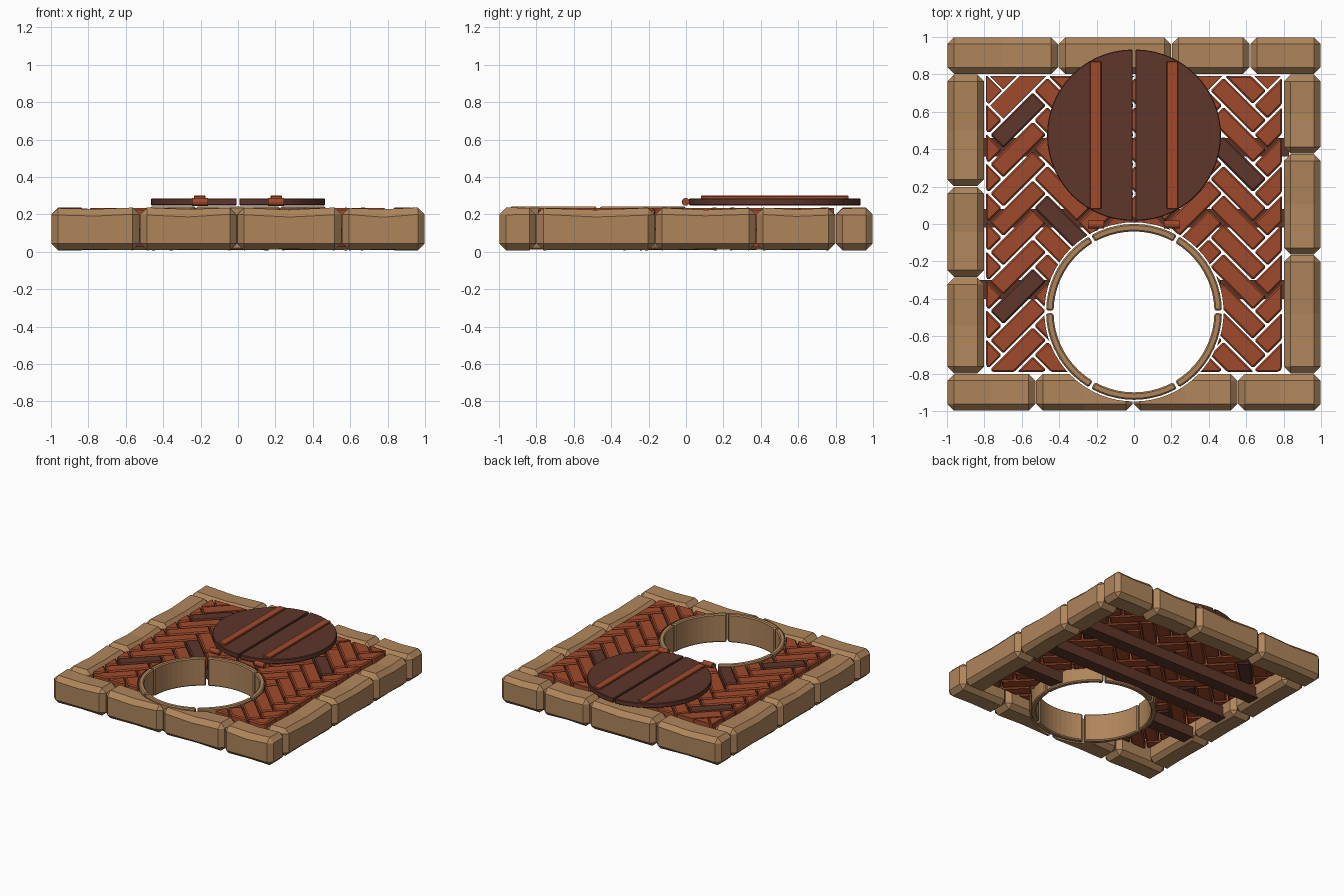
import bpy, bmesh, math, random
from mathutils import Vector, Matrix

random.seed(4)
cube = bpy.data.objects.get("Cube")
if cube:
    bpy.data.objects.remove(cube, do_unlink=True)


def material(name, rgb):
    m = bpy.data.materials.new(name)
    m.use_nodes = True
    m.diffuse_color = (*rgb, 1)
    m.node_tree.nodes["Principled BSDF"].inputs["Base Color"].default_value = (*rgb, 1)
    return m


STONE = material("tan stone", (0.43, 0.235, 0.105))
BRICK = material("red brick", (0.35, 0.068, 0.025))
WOOD = material("dark brown", (0.112, 0.037, 0.024))


def finish(bm, name, *mats):
    bmesh.ops.recalc_face_normals(bm, faces=bm.faces)
    me = bpy.data.meshes.new(name)
    bm.to_mesh(me)
    bm.free()
    for m in mats:
        me.materials.append(m)
    ob = bpy.data.objects.new(name, me)
    bpy.context.scene.collection.objects.link(ob)
    return ob


def box_bm(x0, x1, y0, y1, z0, z1):
    bm = bmesh.new()
    size = Matrix.Diagonal((x1 - x0, y1 - y0, z1 - z0, 1))
    mid = Matrix.Translation(((x0 + x1) / 2, (y0 + y1) / 2, (z0 + z1) / 2))
    bmesh.ops.create_cube(bm, size=1, matrix=mid @ size)
    return bm


def chamfer(bm, width):
    bmesh.ops.bevel(bm, geom=bm.edges[:], offset=width, segments=1,
                    affect='EDGES', clamp_overlap=True)


def prism(name, outline, z0, z1, mat, bevel):
    bm = bmesh.new()
    face = bm.faces.new([bm.verts.new((x, y, z0)) for x, y in outline])
    top = bmesh.ops.extrude_face_region(bm, geom=[face])
    verts = [g for g in top["geom"] if isinstance(g, bmesh.types.BMVert)]
    bmesh.ops.translate(bm, verts=verts, vec=(0, 0, z1 - z0))
    bmesh.ops.recalc_face_normals(bm, faces=bm.faces)
    rims = [e for e in bm.edges if e.calc_face_angle(0) > 0.6]
    bmesh.ops.bevel(bm, geom=rims, offset=bevel, segments=1,
                    affect='EDGES', clamp_overlap=True)
    return finish(bm, name, mat)


def arc(cy, r, a0, a1, n):
    return [(r * math.cos(math.radians(a0 + (a1 - a0) * i / n)),
             cy + r * math.sin(math.radians(a0 + (a1 - a0) * i / n)))
            for i in range(n + 1)]


# Well opening cutter
HOLE_Y = -0.47
bm = bmesh.new()
bmesh.ops.create_cone(bm, cap_ends=True, segments=64, radius1=0.479, radius2=0.479,
                      depth=1, matrix=Matrix.Translation((0, HOLE_Y, 0)))
cutter = finish(bm, "opening_cutter")
cutter.hide_render = True
cutter.hide_viewport = True
cutter.display_type = 'WIRE'


def cut_opening(ob):
    mod = ob.modifiers.new("opening", 'BOOLEAN')
    mod.object = cutter
    mod.operation = 'DIFFERENCE'
    mod.solver = 'EXACT'


# Border stones: slightly uneven chamfered blocks
def stone(name, x0, x1, y0, y1):
    bm = box_bm(x0 + 0.002, x1 - 0.002, y0 + 0.002, y1 - 0.002, 0.008, 0.237)
    chamfer(bm, 0.036)
    along = Vector((1, 0, 0)) if x1 - x0 > y1 - y0 else Vector((0, 1, 0))
    mid = Vector(((x0 + x1) / 2, (y0 + y1) / 2, 0.12))
    bmesh.ops.bisect_plane(bm, geom=bm.verts[:] + bm.edges[:] + bm.faces[:],
                           plane_co=mid, plane_no=along)
    for v in bm.verts:
        waist = abs((v.co - mid).dot(along)) < 0.01
        if v.co.z > 0.2:
            v.co.z -= random.uniform(0.008, 0.016) if waist else random.uniform(0, 0.005)
        elif waist and v.co.z < 0.02:
            v.co.z += random.uniform(0.002, 0.008)
    return finish(bm, name, STONE)


rows = {
    "front": [-1, -0.525, -0.005, 0.555, 1],
    "back": [-1, -0.405, 0.2, 0.62, 1],
    "right": [-0.8, -0.285, 0.2, 0.8],
    "left": [-0.8, -0.165, 0.375, 0.8],
}
for side, cuts in rows.items():
    for i, (a, b) in enumerate(zip(cuts, cuts[1:])):
        name = f"{side}_border_stone_{i + 1}"
        if side in ("front", "back"):
            y = -1 if side == "front" else 0.8
            ob = stone(name, a, b, y, y + 0.2)
        else:
            x = -1 if side == "right" else 0.8
            ob = stone(name, x, x + 0.2, a, b)
        if side == "front":
            cut_opening(ob)

# Herringbone brick floor
PITCH, GAP, EDGE = 0.111, 0.011, 0.792
STEP = PITCH * math.sqrt(2)
dark_spots = [(-0.62, 0.555), (-0.62, -0.39), (-0.39, 0.01), (0.56, 0.3)]
floor = bmesh.new()
for col in range(-2, 10):
    for row in range(-14, 8):
        cx = -0.62 + col * 1.5 * STEP
        cy = 0.555 + row * STEP + (col % 2) * STEP / 2
        if max(abs(cx), abs(cy)) > EDGE + 0.2:
            continue
        turn = Matrix.Rotation(math.radians(45 if col % 2 == 0 else -45), 4, 'Z')
        hl, hw = (3 * PITCH - GAP) / 2, (PITCH - GAP) / 2
        bm = box_bm(-hl, hl, -hw, hw, 0.115, 0.233)
        bm.transform(Matrix.Translation((cx, cy, 0)) @ turn)
        for n in ((1, 0, 0), (-1, 0, 0), (0, 1, 0), (0, -1, 0)):
            cut = bmesh.ops.bisect_plane(
                bm, geom=bm.verts[:] + bm.edges[:] + bm.faces[:],
                plane_co=Vector(n) * EDGE, plane_no=n, clear_outer=True)
            rim = [g for g in cut["geom_cut"] if isinstance(g, bmesh.types.BMEdge)]
            if rim:
                bmesh.ops.holes_fill(bm, edges=rim)
        if bm.faces and bm.calc_volume() > 0.0001:
            chamfer(bm, 0.009)
            dark = any(math.hypot(cx - x, cy - y) < 0.06 for x, y in dark_spots)
            for f in bm.faces:
                f.material_index = int(dark)
            piece = bpy.data.meshes.new("brick_piece")
            bm.to_mesh(piece)
            floor.from_mesh(piece)
            bpy.data.meshes.remove(piece)
        bm.free()
cut_opening(finish(floor, "herringbone_floor", BRICK, WOOD))

# Support beams under the floor, with lighter end grain
for i, y in enumerate((-0.35, 0.03, 0.41)):
    bm = box_bm(-0.83, 0.83, y - 0.05, y + 0.05, 0.025, 0.113)
    for f in bm.faces:
        f.material_index = int(abs(f.normal.x) > 0.9)
    beam = finish(bm, f"support_beam_{i + 1}", WOOD, BRICK)
    cut_opening(beam)

# Well rim: six curved stones
for i in range(6):
    a0, a1 = i * 60 + 0.9, i * 60 + 59.1
    outline = arc(HOLE_Y, 0.47, a0, a1, 10) + arc(HOLE_Y, 0.43, a1, a0, 10)
    prism(f"rim_stone_{i + 1}", outline, 0.012, 0.241, STONE, 0.008)

# Opened hatch: two half discs, each with a batten and a hinge pin
for side, s in (("left", 1), ("right", -1)):
    half = [(s * max(x, 0) + s * 0.007, y) for x, y in arc(0.475, 0.458, -90, 90, 28)]
    prism(f"{side}_hatch_leaf", half, 0.248, 0.286, WOOD, 0.004)
    x0, x1 = sorted((s * 0.174, s * 0.236))
    bm = box_bm(x0, x1, 0.08, 0.87, 0.28, 0.3)
    chamfer(bm, 0.004)
    finish(bm, f"{side}_hatch_batten", BRICK)
    bm = bmesh.new()
    place = Matrix.Translation((s * 0.203, -0.002, 0.267)) @ Matrix.Rotation(math.pi / 2, 4, 'Y')
    bmesh.ops.create_cone(bm, cap_ends=True, segments=12, radius1=0.021, radius2=0.021,
                          depth=0.085, matrix=place)
    finish(bm, f"{side}_hatch_hinge", BRICK)
